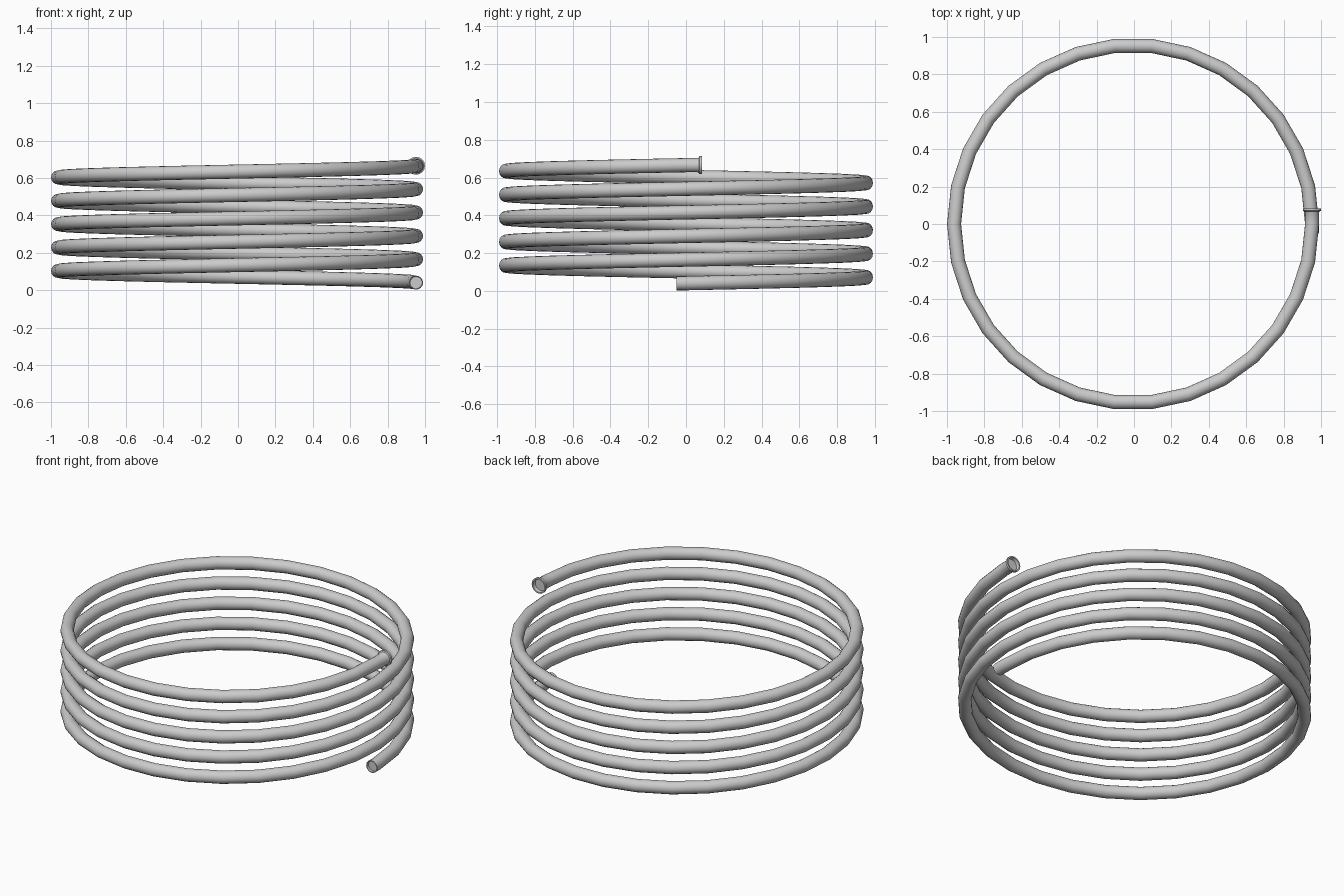
import bpy, bmesh
from math import sin, cos, pi, radians
from mathutils import Vector

if "Cube" in bpy.data.objects:
    bpy.data.objects.remove(bpy.data.objects["Cube"])

SIDES, STEPS, TURNS = 16, 30, 5
R, PITCH, TUBE = 0.957, 0.125, 0.0375
CX, Z0 = -0.005, 0.0405
ZT = Z0 + TURNS * PITCH
X = CX + R
Y = Vector((0, 1, 0))


def sweep(name, rings):
    """Skin round rings given as (centre, direction, radius); cap both ends."""
    bm = bmesh.new()
    prev = None
    for i, (c, t, r) in enumerate(rings):
        side = t.cross(Vector((0, 0, 1))).normalized()
        up = side.cross(t).normalized()
        ring = [bm.verts.new(c + r * (cos(a) * side + sin(a) * up))
                for a in (2 * pi * k / SIDES for k in range(SIDES))]
        if prev:
            for k in range(SIDES):
                j = (k + 1) % SIDES
                bm.faces.new((prev[k], prev[j], ring[j], ring[k]))
        if i in (0, len(rings) - 1):
            bm.faces.new(ring)
        prev = ring
    bmesh.ops.recalc_face_normals(bm, faces=bm.faces)
    me = bpy.data.meshes.new(name)
    bm.to_mesh(me)
    bm.free()
    ob = bpy.data.objects.new(name, me)
    bpy.context.collection.objects.link(ob)
    bpy.context.view_layer.objects.active = ob
    ob.select_set(True)
    bpy.ops.object.shade_smooth_by_angle(angle=radians(35))
    ob.select_set(False)


def straight(z, profile):
    return [(Vector((X, y, z)), Y, r) for y, r in profile]


# straight inlet with a shallow recessed mouth
rings = straight(Z0, [(-0.035, 0.032), (-0.05, 0.033), (-0.05, TUBE)])

# coil of straight facets, 30 per turn
for k in range(STEPS * TURNS + 1):
    a = 2 * pi * k / STEPS
    c = Vector((CX + R * cos(a), R * sin(a), Z0 + PITCH * k / STEPS))
    t = Vector((-R * sin(a), R * cos(a), PITCH / (2 * pi))).normalized()
    rings.append((c, t, TUBE))

# straight outlet with a flared lip and recessed mouth
rings += straight(ZT, [(0.062, TUBE), (0.068, 0.041), (0.071, 0.048),
                       (0.084, 0.048), (0.084, 0.04), (0.064, 0.037)])

sweep("coiled_tube", rings)
